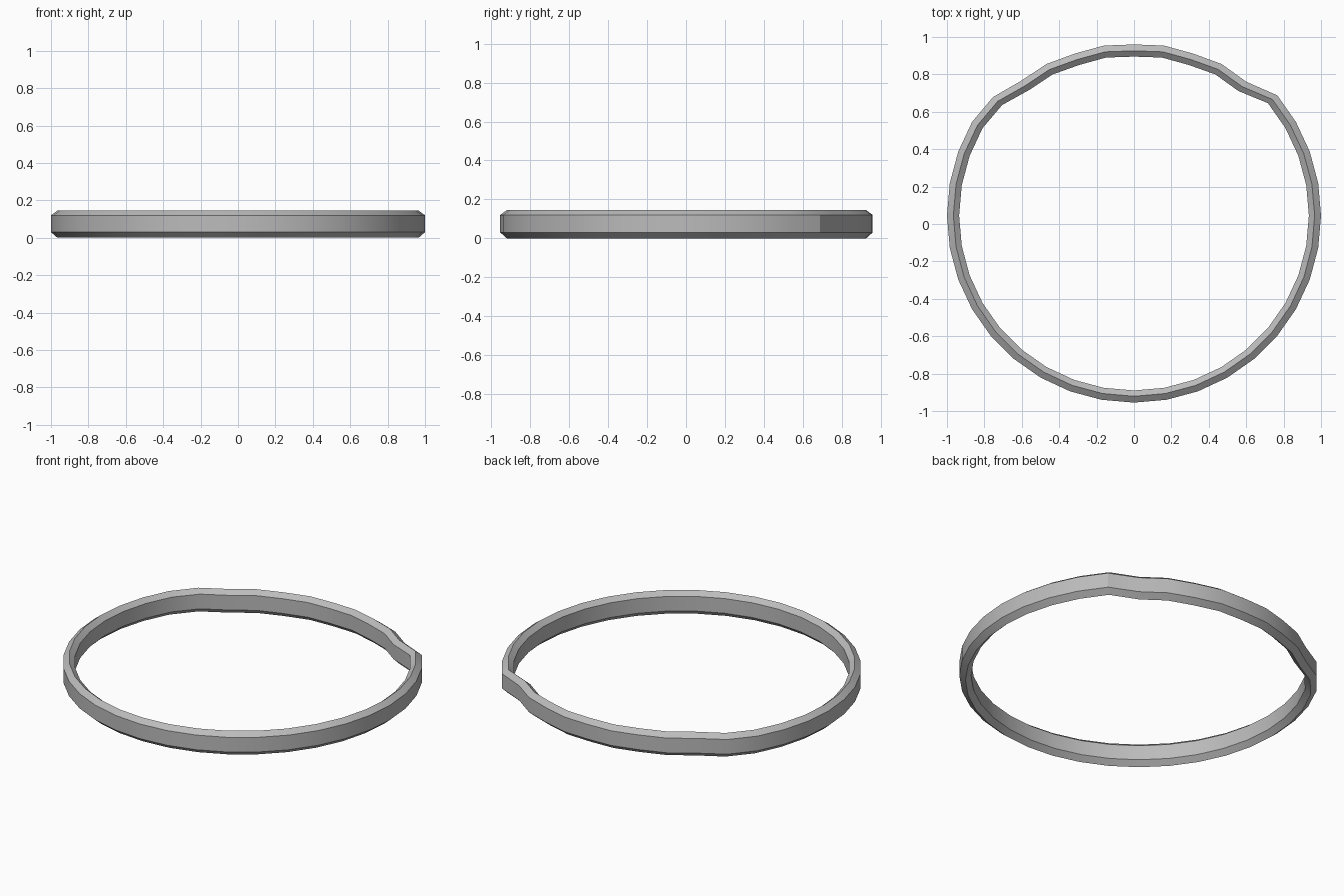
import bpy
import bmesh
from math import cos, sin, radians

cube = bpy.data.objects.get("Cube")
if cube:
    bpy.data.objects.remove(cube, do_unlink=True)

# Plain grey metal
metal = bpy.data.materials.new("grey metal")
metal.use_nodes = True
grey = (0.5, 0.5, 0.5, 1)
metal.diffuse_color = grey
metal.node_tree.nodes["Principled BSDF"].inputs["Base Color"].default_value = grey

SEGMENTS = 36
CENTRE_Y = 0.045

# Six-sided band section: (inset from the outer radius, height)
section = [(0, 0.03), (0, 0.12), (0.034, 0.145),
           (0.065, 0.12), (0.065, 0.03), (0.034, 0)]

# The back of the ring is drawn inward; angle in degrees -> outer radius
back_radius = {50: 0.934, 60: 0.936, 70: 0.922, 80: 0.923, 90: 0.915,
               100: 0.923, 110: 0.922, 120: 0.936, 130: 0.94, 140: 0.985}

bm = bmesh.new()
rings = []
for i in range(SEGMENTS):
    angle = i * 360 // SEGMENTS
    radius = back_radius.get(angle, 1.0)
    a = radians(angle)
    rings.append([bm.verts.new(((radius - inset) * cos(a),
                                (radius - inset) * sin(a) + CENTRE_Y, z))
                  for inset, z in section])

# Bridge neighbouring sections into a closed band
for i, ring in enumerate(rings):
    following = rings[(i + 1) % SEGMENTS]
    for j in range(len(section)):
        k = (j + 1) % len(section)
        bm.faces.new((ring[j], following[j], following[k], ring[k]))
bmesh.ops.recalc_face_normals(bm, faces=bm.faces)

mesh = bpy.data.meshes.new("ring_band")
bm.to_mesh(mesh)
bm.free()
mesh.materials.append(metal)
band = bpy.data.objects.new("ring_band", mesh)
bpy.context.collection.objects.link(band)

# Smooth around the band, crisp along its edges
bpy.ops.object.select_all(action='DESELECT')
band.select_set(True)
bpy.context.view_layer.objects.active = band
bpy.ops.object.shade_smooth_by_angle(angle=radians(30))
